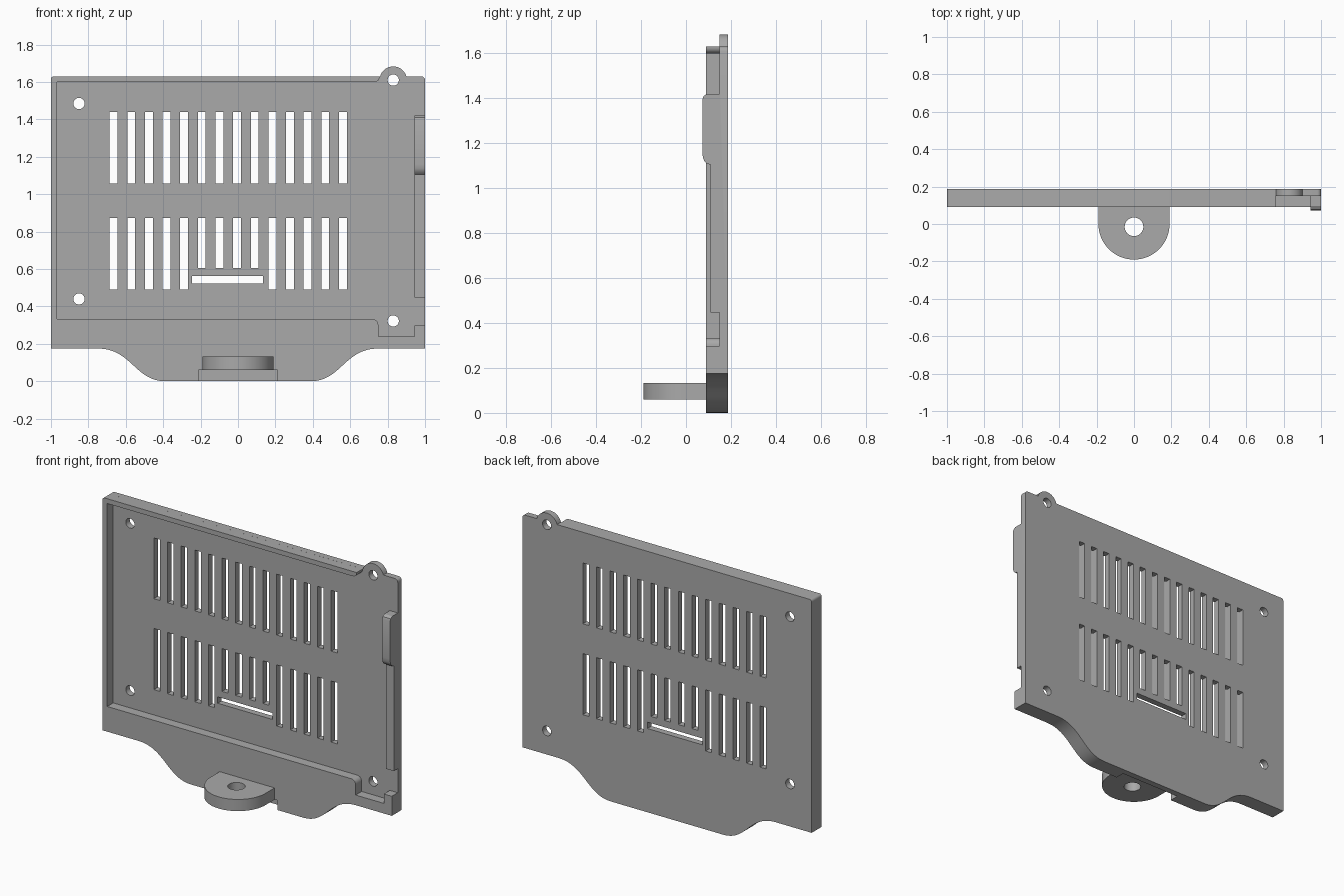
import bpy, bmesh, math
from mathutils import Vector

if "Cube" in bpy.data.objects:
    bpy.data.objects.remove(bpy.data.objects["Cube"])

FRONT, FLOOR, BACK = 0.09, 0.149, 0.188

grey = bpy.data.materials.new("grey plastic")
grey.diffuse_color = (0.40, 0.40, 0.40, 1)
grey.use_nodes = True
grey.node_tree.nodes["Principled BSDF"].inputs["Base Color"].default_value = grey.diffuse_color


def prism(name, pts, axis, a, b):
    """Extrude a 2D outline along an axis from a to b."""
    place = {"X": lambda p, d: (d, p[0], p[1]),
             "Y": lambda p, d: (p[0], d, p[1]),
             "Z": lambda p, d: (p[0], p[1], d)}[axis]
    bm = bmesh.new()
    face = bm.faces.new([bm.verts.new(place(p, a)) for p in pts])
    ext = bmesh.ops.extrude_face_region(bm, geom=[face])
    step = Vector(place((0, 0), b - a))
    bmesh.ops.translate(bm, vec=step, verts=[v for v in ext["geom"] if isinstance(v, bmesh.types.BMVert)])
    bmesh.ops.recalc_face_normals(bm, faces=bm.faces)
    me = bpy.data.meshes.new(name)
    bm.to_mesh(me)
    bm.free()
    me.materials.append(grey)
    ob = bpy.data.objects.new(name, me)
    bpy.context.collection.objects.link(ob)
    return ob


def arc(cx, cy, r, a0, a1, n):
    return [(cx + r * math.cos(math.radians(a0 + (a1 - a0) * i / n)),
             cy + r * math.sin(math.radians(a0 + (a1 - a0) * i / n))) for i in range(n + 1)]


def circle(cx, cy, r, n=32):
    return arc(cx, cy, r, 0, 360, n)[:-1]


def box(x0, x1, z0, z1):
    return [(x0, z0), (x1, z0), (x1, z1), (x0, z1)]


def combine(target, other, operation):
    mod = target.modifiers.new("combine", "BOOLEAN")
    mod.operation, mod.object, mod.solver = operation, other, "EXACT"
    bpy.context.view_layer.objects.active = target
    bpy.ops.object.modifier_apply(modifier=mod.name)
    bpy.data.objects.remove(other)


# Lower edge: flat shoulders sweeping down to a central apron, left to right
P = [(0.75, 0.175), (0.57, 0.175), (0.55, 0.0), (0.39, 0.0)]
sweep = []
for i in range(17):
    t = i / 16
    w = ((1 - t) ** 3, 3 * t * (1 - t) ** 2, 3 * t * t * (1 - t), t ** 3)
    sweep.append(tuple(sum(k * p[c] for k, p in zip(w, P)) for c in (0, 1)))
lower = [(-1, 0.175)] + [(-x, z) for x, z in sweep] + sweep[::-1] + [(1, 0.175)]
top_left = arc(-0.985, 1.615, 0.015, 90, 180, 4)

# Back plate with the screw ear on its upper edge
panel = prism("vented_panel",
              lower + arc(0.98, 1.61, 0.02, 0, 90, 4)
              + arc(0.83, 1.61, 0.073, 16, 164, 24) + top_left,
              "Y", FLOOR, BACK)

# Raised rim on the left, top and bottom, open at the right-hand corners
rim = prism("rim",
            lower + [(1, 0.297), (0.945, 0.297), (0.945, 0.238), (0.75, 0.238)]
            + arc(0.72, 0.302, 0.03, 0, 90, 5)
            + [(-0.967, 0.332), (-0.967, 1.6), (0.73, 1.6)]
            + arc(0.73, 1.627, 0.027, -70, 6, 5) + top_left,
            "Y", FRONT, FLOOR)
combine(panel, rim, "UNION")

# Right wall with the raised latch
latch = [(FLOOR, 0.447), (0.11, 0.447), (0.11, 1.105), (0.095, 1.108), (0.082, 1.12),
         (0.075, 1.137), (0.073, 1.16), (0.073, 1.395), (0.078, 1.41), (0.095, 1.42), (FLOOR, 1.42)]
combine(panel, prism("latch_wall", latch, "X", 0.945, 1.0), "UNION")

# Ventilation slots: two rows, the lower one shortened above the wide slot
outlines = [box(-0.245, 0.135, 0.523, 0.563)]
for i in range(14):
    x = -0.665 + i * 0.0943
    outlines.append(box(x - 0.021, x + 0.021, 1.058, 1.438))
    outlines.append(box(x - 0.021, x + 0.021, 0.605 if 5 <= i <= 8 else 0.49, 0.872))

# Screw holes
for x, z in ((-0.85, 1.485), (-0.85, 0.44), (0.83, 1.61), (0.83, 0.322)):
    outlines.append(circle(x, z, 0.03))
cutters = [prism("cutter", o, "Y", 0.05, 0.25) for o in outlines]
bpy.ops.object.select_all(action="DESELECT")
for c in cutters:
    c.select_set(True)
bpy.context.view_layer.objects.active = cutters[0]
bpy.ops.object.join()
combine(panel, cutters[0], "DIFFERENCE")

# Shallow relief below the mounting tab
combine(panel, prism("cutter", box(-0.21, 0.21, -0.05, 0.06), "Y", 0.05, FLOOR), "DIFFERENCE")

# Rounded mounting tab with its bolt hole
tab = prism("mounting_tab", [(0.19, FRONT)] + arc(0, 0, 0.19, 0, -180, 40) + [(-0.19, FRONT)],
            "Z", 0.06, 0.133)
combine(tab, prism("cutter", circle(0, -0.015, 0.05), "Z", 0, 0.2), "DIFFERENCE")

for ob in (panel, tab):
    bpy.ops.object.select_all(action="DESELECT")
    ob.select_set(True)
    bpy.context.view_layer.objects.active = ob
    bpy.ops.object.shade_smooth_by_angle(angle=math.radians(30))
